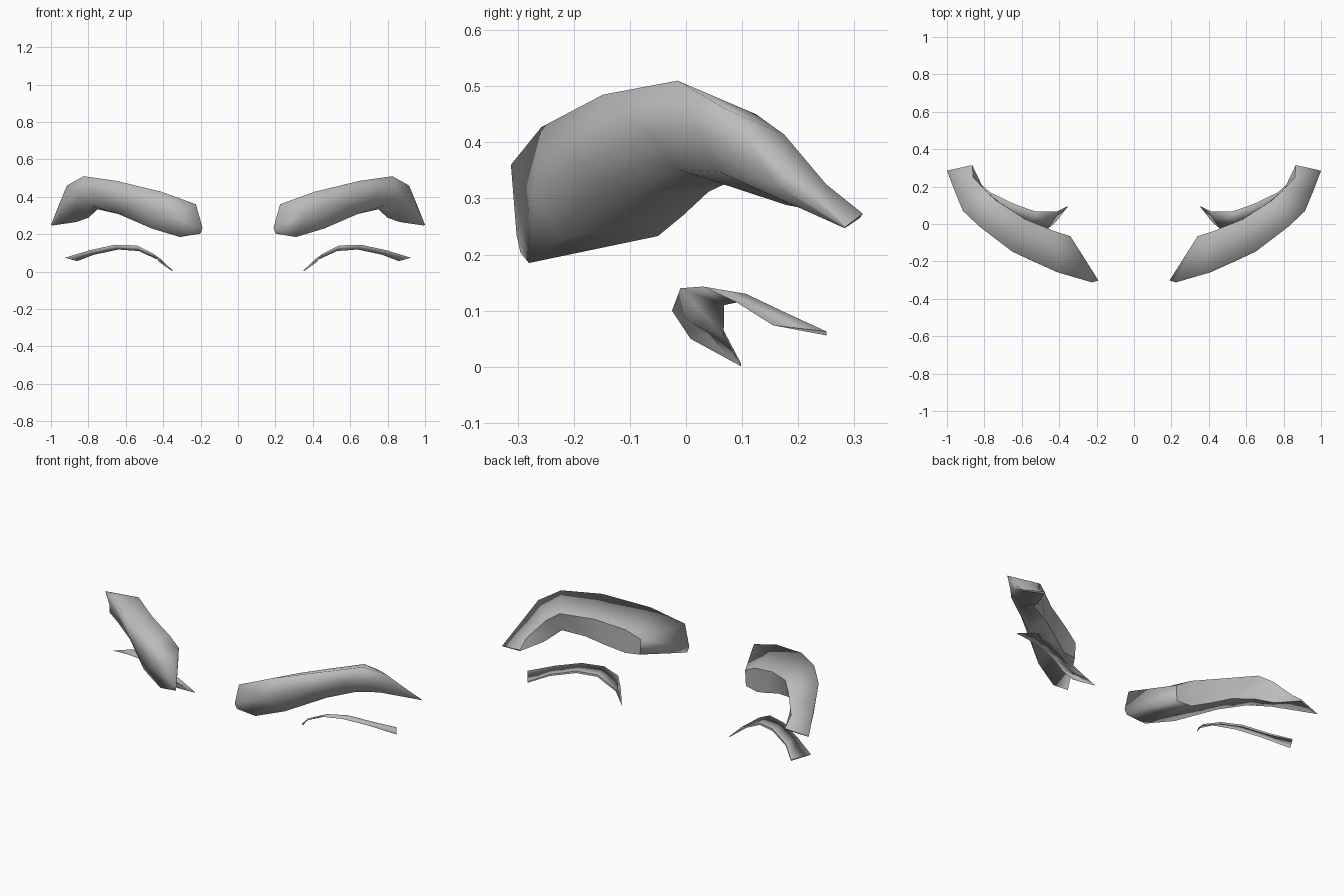
import bpy
import bmesh

default_cube = bpy.data.objects.get("Cube")
if default_cube:
    bpy.data.objects.remove(default_cube, do_unlink=True)

# one plain grey for everything
grey = bpy.data.materials.new("plain_grey")
grey.use_nodes = True
grey_color = (0.5, 0.5, 0.5, 1)
grey.diffuse_color = grey_color
grey.node_tree.nodes["Principled BSDF"].inputs["Base Color"].default_value = grey_color


def loft(name, rails, patch, side):
    """Skin a smooth closed tube through parallel rails and cap both ends.
    The strip that starts at rail number patch and the outer cap get sharp borders."""
    bm = bmesh.new()
    rows = [[bm.verts.new((side * x, y, z)) for x, y, z in rail] for rail in rails]
    inner_faces = []
    for number, (row, following) in enumerate(zip(rows, rows[1:] + rows[:1])):
        for i in range(len(row) - 1):
            face = bm.faces.new((row[i], row[i + 1], following[i + 1], following[i]))
            if number == patch:
                inner_faces.append(face)
    bm.faces.new([row[0] for row in rows])
    outer_cap = bm.faces.new([row[-1] for row in rows])
    bmesh.ops.recalc_face_normals(bm, faces=bm.faces)
    for face in bm.faces:
        face.smooth = True
    # sharp borders only, so the patch itself stays smooth
    for edge in bm.edges:
        in_patch = [face in inner_faces for face in edge.link_faces]
        edge.smooth = any(in_patch) == all(in_patch) and outer_cap not in edge.link_faces
    mesh = bpy.data.meshes.new(name)
    bm.to_mesh(mesh)
    bm.free()
    mesh.materials.append(grey)
    bpy.context.collection.objects.link(bpy.data.objects.new(name, mesh))


# eyebrow rails, from the nose outwards to the tail
brow_top_front = [(.225, -.312, .36), (.41, -.258, .427), (.65, -.148, .485),
                  (.825, -.015, .51), (.915, .07, .46), (.96, .18, .35), (1, .285, .25)]
brow_mid_front = [(.19, -.302, .235), (.36, -.272, .3), (.56, -.19, .36),
                  (.745, -.06, .41), (.855, .025, .41), (.945, .16, .325), (.998, .284, .249)]
brow_low_front = [(.2, -.295, .203), (.31, -.28, .185), (.46, -.22, .23),
                  (.64, -.09, .308), (.78, -.015, .352), (.88, .06, .347), (.99, .283, .247)]
brow_low_back = [(.345, -.065, .24), (.43, -.05, .233), (.53, -.005, .27),
                 (.63, .04, .312), (.75, .085, .333), (.8, .18, .288), (.865, .31, .265)]
brow_top_back = [(.34, -.065, .33), (.42, -.04, .375), (.58, .025, .42),
                 (.735, .125, .45), (.79, .175, .414), (.86, .25, .325), (.865, .315, .273)]

# eyelash rails, from the inner corner outwards
lash_front = [(.42, .008, .05), (.46, -.025, .1), (.54, -.01, .14),
              (.66, .03, .143), (.79, .09, .115), (.925, .155, .074)]
lash_back = [(.35, .098, .006), (.41, .067, .065), (.53, .068, .122),
             (.64, .107, .13), (.77, .17, .1), (.86, .25, .063)]
lash_drop = [.005, .01, .012, .012, .01, .007]
lash_under = [(x, y, z - drop) for (x, y, z), drop in zip(lash_back, lash_drop)]

brow_rails = [brow_top_front, brow_mid_front, brow_low_front, brow_low_back, brow_top_back]
lash_rails = [lash_front, lash_back, lash_under]
for side_name, side in (("left", 1), ("right", -1)):
    loft(side_name + "_eyebrow", brow_rails, 3, side)
    loft(side_name + "_eyelash", lash_rails, 1, side)
